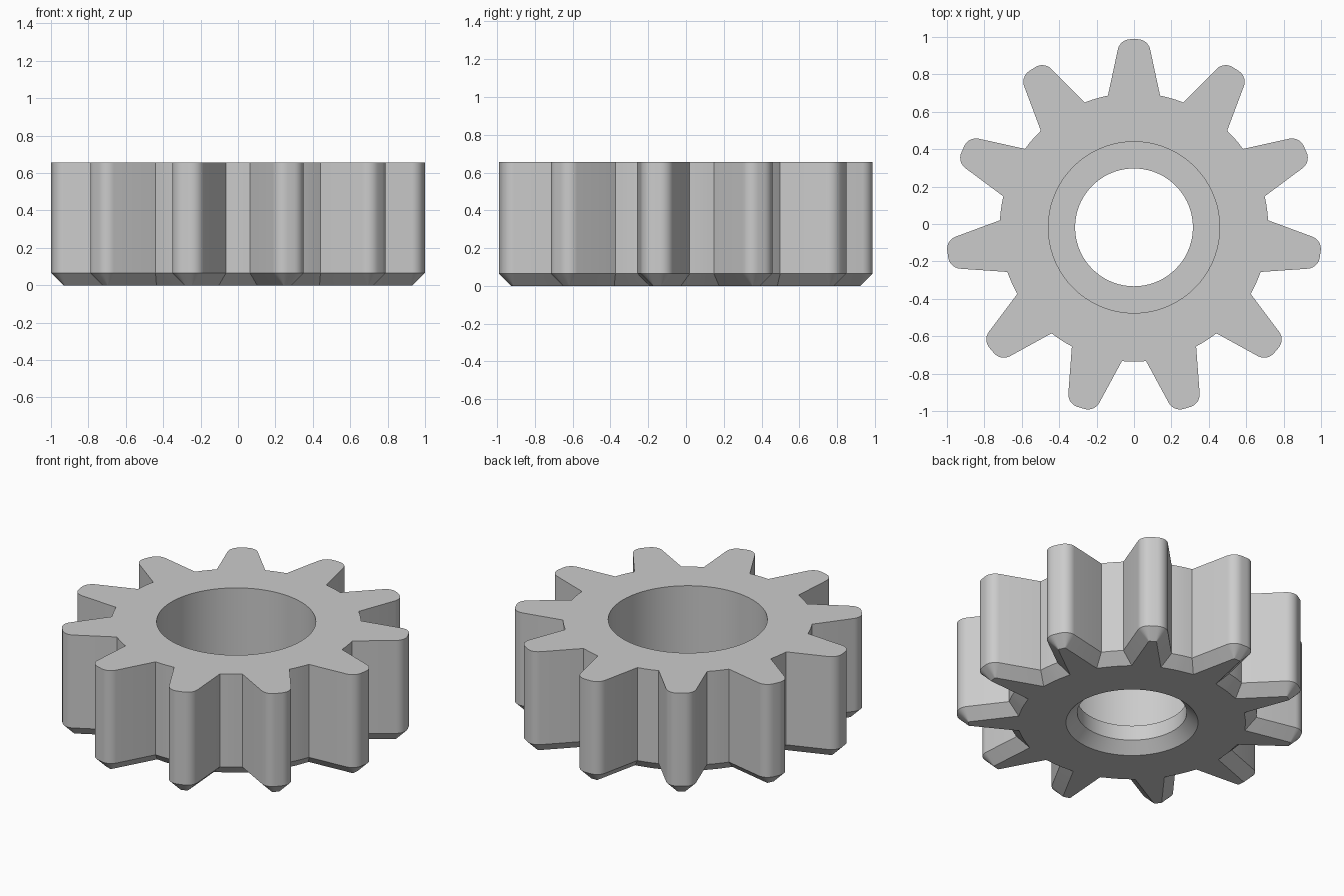
import bpy
import bmesh
from math import sin, cos, pi, radians
from mathutils import Vector, Matrix

cube = bpy.data.objects.get("Cube")
if cube:
    bpy.data.objects.remove(cube, do_unlink=True)

TEETH = 11
TIP, ROOT = 1.006, 0.718
ROOT_ANGLE = radians(11.2)      # half the angle a tooth covers at its root
FLANK = radians(13.4)           # lean of the tooth flank
FILLET, FLAT = 0.069, 0.019     # tip rounding and half of the tip land
CHAMFER, HEIGHT = 0.065, 0.655
CENTRE_Y = -0.018

steel = bpy.data.materials.new("plain grey")
steel.use_nodes = True
colour = (0.6, 0.6, 0.6, 1)
steel.diffuse_color = colour
steel.node_tree.nodes["Principled BSDF"].inputs["Base Color"].default_value = colour


def tooth_outline():
    """One tooth pointing to +y and the root land after it, counter-clockwise."""
    def on_root(a):
        return Vector((-ROOT * sin(a), ROOT * cos(a)))

    half = []
    steps = 7
    for i in range(steps + 1):
        a = FLANK + (pi / 2 - FLANK) * i / steps
        half.append(Vector((FLAT + FILLET * cos(a), TIP - FILLET + FILLET * sin(a))))
    points = [on_root(-ROOT_ANGLE)] + half
    points += [Vector((-p.x, p.y)) for p in reversed(half)]
    gap = 2 * pi / TEETH - 2 * ROOT_ANGLE
    points += [on_root(ROOT_ANGLE + gap * i / 3) for i in range(3)]
    return points


def inset(points, distance):
    """Mitred inward offset of a counter-clockwise outline."""
    result = []
    for i, p in enumerate(points):
        before = (p - points[i - 1]).normalized()
        after = (points[(i + 1) % len(points)] - p).normalized()
        n1, n2 = Vector((-before.y, before.x)), Vector((-after.y, after.x))
        result.append(p + (n1 + n2) * distance / (1 + n1.dot(n2)))
    return result


def circle(radius, count=72):
    return [Vector((radius * cos(2 * pi * i / count), radius * sin(2 * pi * i / count)))
            for i in range(count)]


bm = bmesh.new()


def ring(points, z):
    return [bm.verts.new((p.x, p.y + CENTRE_Y, z)) for p in points]


def bridge(rings):
    for a, b in zip(rings, rings[1:]):
        for i in range(len(a)):
            j = (i + 1) % len(a)
            bm.faces.new((a[i], a[j], b[j], b[i]))


def cap(outer, inner, up):
    """Flat face between the toothed outline and the round hole."""
    edges = [bm.edges.get((loop[i - 1], loop[i])) for loop in (outer, inner)
             for i in range(len(loop))]
    bmesh.ops.triangle_fill(bm, use_beauty=True, use_dissolve=False,
                            edges=edges, normal=(0, 0, up))


# Toothed outside wall with a chamfered lower edge
outline = []
for k in range(TEETH):
    turn = Matrix.Rotation(2 * pi * k / TEETH, 2)
    outline += [turn @ p for p in tooth_outline()]
outside = [ring(inset(outline, CHAMFER), 0), ring(outline, CHAMFER), ring(outline, HEIGHT)]
bridge(outside)

# Stepped bore: countersink, narrow hole, ledge, wide recess
bore_profile = [(0.38, 0), (0.315, CHAMFER), (0.315, 0.16), (0.458, 0.16), (0.458, HEIGHT)]
bore = [ring(circle(r), z) for r, z in bore_profile]
bridge(bore)

# Bottom and top faces
cap(outside[0], bore[0], -1)
cap(outside[-1], bore[-1], 1)
bmesh.ops.recalc_face_normals(bm, faces=bm.faces[:])

mesh = bpy.data.meshes.new("gear")
bm.to_mesh(mesh)
bm.free()
mesh.materials.append(steel)
gear = bpy.data.objects.new("gear", mesh)
bpy.context.collection.objects.link(gear)

# Smooth bore and tooth tips, crisp edges elsewhere
bpy.ops.object.select_all(action='DESELECT')
gear.select_set(True)
bpy.context.view_layer.objects.active = gear
bpy.ops.object.shade_smooth_by_angle(angle=radians(25))
